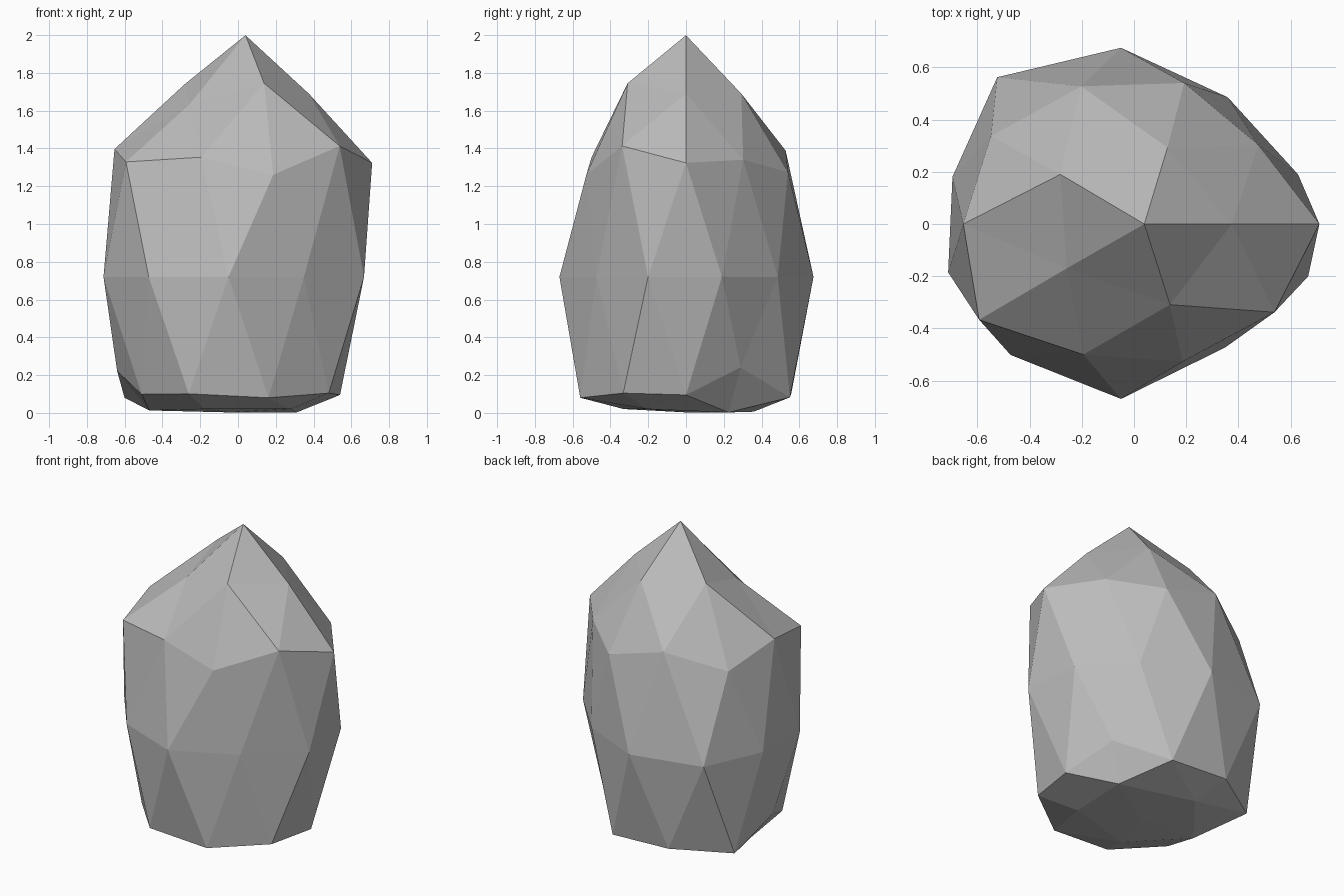
import bpy
import bmesh
import math

default_cube = bpy.data.objects.get("Cube")
if default_cube:
    bpy.data.objects.remove(default_cube, do_unlink=True)

# Boulder proportions
EQUATOR = 0.72        # height of the widest belt
WIDTH = 1.16          # stretch from side to side
HEIGHT = 1.95         # vertical stretch
LEAN = 0.07           # sideways lean of the upper half
SHIFT = -0.05         # sideways position of the core

# Lumpy radius of each corner, ring by ring from the peak down,
# counter-clockwise within each ring
RADII = [
    [0.656],                                    # peak
    [0.585, 0.585, 0.615, 0.55, 0.618],         # crown
    [0.605, 0.652, 0.66, 0.618, 0.676],         # upper shoulder
    [0.692, 0.635, 0.64, 0.698, 0.62],          # lower shoulder
    [0.615, 0.6, 0.675, 0.695, 0.585,
     0.6, 0.62, 0.67, 0.585, 0.65],             # belt
    [0.55, 0.655, 0.569, 0.657, 0.632],         # upper skirt
    [0.598, 0.68, 0.69, 0.576, 0.692],          # lower skirt
    [0.73, 0.715, 0.689, 0.66, 0.66],           # underside
    [0.62],                                     # base centre
]


def ring_order(vert):
    """Sort key: rings from top to bottom, then by angle."""
    angle = round(math.degrees(math.atan2(vert.co.y, vert.co.x))) % 360
    return (round(-vert.co.z, 1), angle)


def shape_corner(co, radius):
    """Push a unit-sphere corner out to the lumpy boulder surface."""
    rise = co.z * radius * HEIGHT
    z = EQUATOR + rise
    if z < 0.2:                                 # settle the underside flat
        z = 0.0785 + 0.155 * z
    x = SHIFT + WIDTH * co.x * radius + LEAN * max(rise, 0)
    return (x, co.y * radius, z)


# Faceted boulder from a coarse icosphere
bm = bmesh.new()
bmesh.ops.create_icosphere(bm, subdivisions=2, radius=1)
flat_radii = [radius for ring in RADII for radius in ring]
for vert, radius in zip(sorted(bm.verts, key=ring_order), flat_radii):
    vert.co = shape_corner(vert.co.copy(), radius)
for face in bm.faces:
    face.smooth = False
bmesh.ops.recalc_face_normals(bm, faces=bm.faces)

mesh = bpy.data.meshes.new("boulder")
bm.to_mesh(mesh)
bm.free()
boulder = bpy.data.objects.new("boulder", mesh)
bpy.context.collection.objects.link(boulder)

# Plain grey stone
stone = bpy.data.materials.new("grey_stone")
stone.use_nodes = True
colour = (0.5, 0.5, 0.5, 1)
stone.diffuse_color = colour
stone.node_tree.nodes["Principled BSDF"].inputs["Base Color"].default_value = colour
mesh.materials.append(stone)
